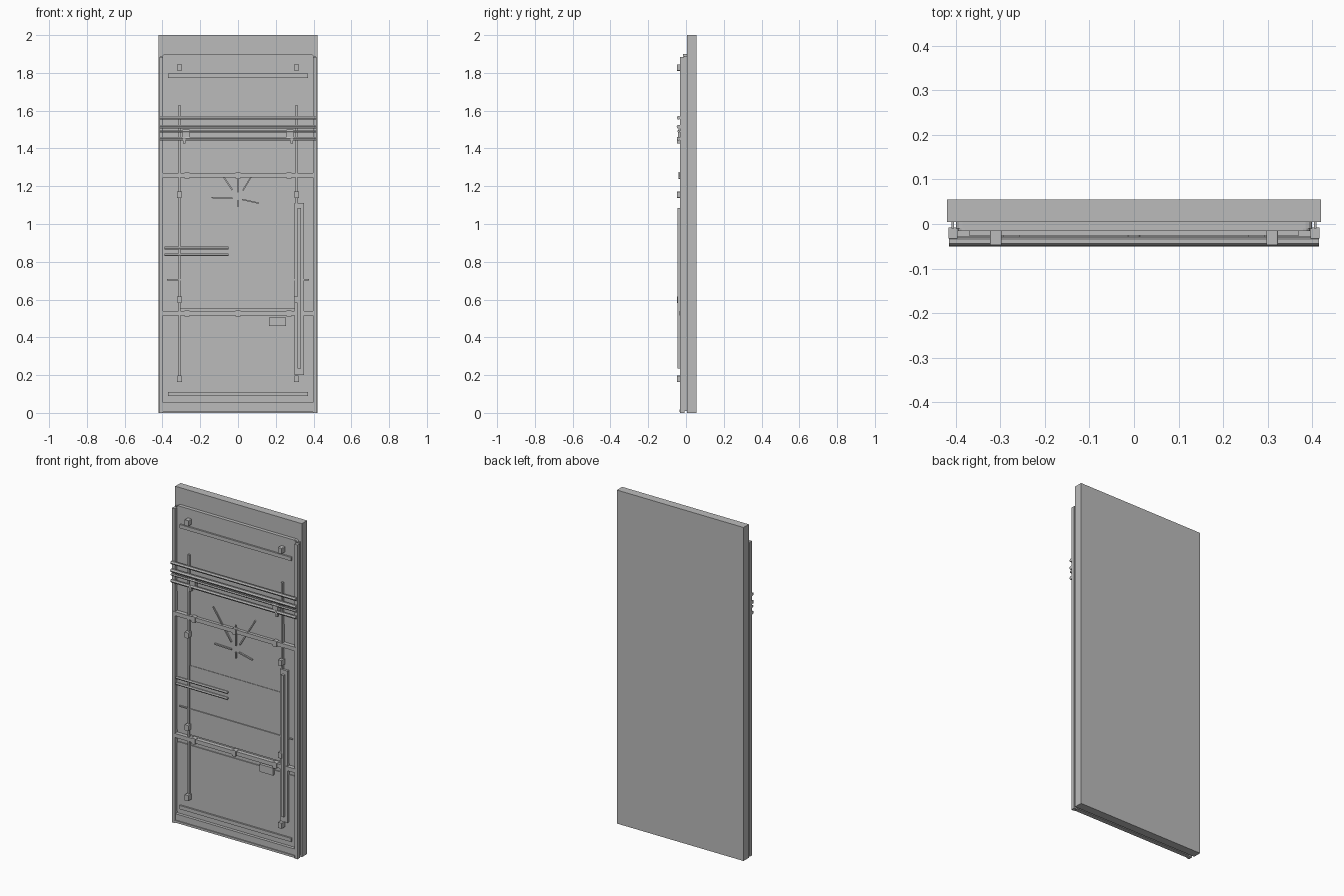
import bpy, bmesh, math
from mathutils import Matrix

if "Cube" in bpy.data.objects:
    bpy.data.objects.remove(bpy.data.objects["Cube"])

grey = bpy.data.materials.new("plain_grey")
grey.diffuse_color = (0.5, 0.5, 0.5, 1)
grey.use_nodes = True
grey.node_tree.nodes["Principled BSDF"].inputs["Base Color"].default_value = grey.diffuse_color


def finish(name, bm):
    bmesh.ops.recalc_face_normals(bm, faces=bm.faces)
    me = bpy.data.meshes.new(name)
    bm.to_mesh(me)
    bm.free()
    me.materials.append(grey)
    ob = bpy.data.objects.new(name, me)
    bpy.context.collection.objects.link(ob)
    return ob


def box(name, x, y, z, corner=0.0):
    """Box from (min, max) ranges, optional rounded corners seen from the front."""
    bm = bmesh.new()
    bmesh.ops.create_cube(bm, size=1)
    for v in bm.verts:
        for i, (a, b) in enumerate((x, y, z)):
            v.co[i] = (a + b) / 2 + v.co[i] * (b - a)
    if corner:
        edges = [e for e in bm.edges
                 if abs(e.verts[0].co.y - e.verts[1].co.y) > (y[1] - y[0]) * 0.5]
        bmesh.ops.bevel(bm, geom=edges, offset=corner, segments=3,
                        profile=0.5, affect='EDGES')
    return finish(name, bm)


def rod(name, x0, x1, y, z, r, sides=6):
    """Horizontal rod along x."""
    bm = bmesh.new()
    m = Matrix.Translation(((x0 + x1) / 2, y, z)) @ Matrix.Rotation(math.pi / 2, 4, 'Y')
    bmesh.ops.create_cone(bm, cap_ends=True, segments=sides, radius1=r,
                          radius2=r, depth=x1 - x0, matrix=m)
    return finish(name, bm)


def strip(name, a, b, w, y):
    """Thin slanted strip on the panel, from a to b in x and z."""
    dx, dz = b[0] - a[0], b[1] - a[1]
    bm = bmesh.new()
    m = (Matrix.Translation(((a[0] + b[0]) / 2, (y[0] + y[1]) / 2, (a[1] + b[1]) / 2))
         @ Matrix.Rotation(-math.atan2(dz, dx), 4, 'Y')
         @ Matrix.Diagonal((math.hypot(dx, dz), y[1] - y[0], w, 1)))
    bmesh.ops.create_cube(bm, size=1, matrix=m)
    return finish(name, bm)


# Backing slab and the sheet standing off it
box("back_slab", (-0.42, 0.42), (0.005, 0.055), (0, 2))
box("base_sheet", (-0.40, 0.40), (-0.010, 0.005), (0.03, 1.90), 0.015)

# Raised panels with rounded corners
for name, z in (("lower_panel", (0.06, 0.485)), ("middle_panel", (0.55, 1.245)),
                ("upper_panel", (1.38, 1.90))):
    box(name, (-0.395, 0.395), (-0.016, 0.003), z, 0.015)
box("upper_infill", (-0.315, 0.315), (-0.018, 0), (1.27, 1.44))
box("centre_plate", (-0.305, 0.305), (-0.019, 0), (0.55, 0.965))

# Side rails on thin webs, mirrored
for s in (-1, 1):
    box("side_rail", (s * 0.406 - 0.010, s * 0.406 + 0.010), (-0.032, -0.008), (0.0, 1.885))
    box("side_web", (s * 0.407 - 0.003, s * 0.407 + 0.003), (-0.01, 0.006), (0.01, 1.89))

# Bottom sill
box("bottom_sill", (-0.415, 0.415), (-0.028, -0.008), (0.005, 0.055))
box("sill_lip", (-0.40, 0.40), (-0.034, -0.026), (0.005, 0.018))

# Cross bars with joint blocks
for zc in (1.257, 0.527):
    box("cross_bar", (-0.405, 0.405), (-0.034, -0.010), (zc - 0.012, zc + 0.012))
    for x in (-0.27, 0, 0.27):
        box("joint_block", (x - 0.013, x + 0.013), (-0.040, -0.012),
            (zc - 0.018, zc + 0.018), 0.005)

# Thin bars along the top and bottom
for z in (1.785, 0.10):
    box("edge_bar", (-0.37, 0.37), (-0.026, -0.012), (z - 0.011, z + 0.011))

# Clips, mirrored
for s in (-1, 1):
    for z in (1.828, 1.155, 0.60, 0.18):
        box("clip", (s * 0.31 - 0.013, s * 0.31 + 0.013), (-0.047, -0.014),
            (z - 0.017, z + 0.017), 0.003)

# Upright strips
box("left_upright", (-0.316, -0.304), (-0.028, -0.014), (0.18, 1.63))
box("right_upright", (0.304, 0.316), (-0.028, -0.014), (1.10, 1.63))

# Long rods across the upper part, with brackets
for z, r in ((1.562, 0.010), (1.515, 0.011), (1.490, 0.007), (1.452, 0.010)):
    rod("long_rod", -0.415, 0.415, -0.039, z, r)
for s in (-1, 1):
    box("rod_bracket", (s * 0.275 - 0.018, s * 0.275 + 0.018), (-0.042, -0.014), (1.445, 1.50))
    box("bracket_hook", (s * 0.285 - 0.006, s * 0.285 + 0.006), (-0.048, -0.03), (1.425, 1.46))

# Short rods and the fine line at the middle
for z in (0.873, 0.837):
    rod("short_rod", -0.39, -0.05, -0.026, z, 0.008)
box("fine_line", (-0.375, 0.375), (-0.025, -0.012), (0.702, 0.708))

# Long handle channel on the right
box("handle_back", (0.30, 0.35), (-0.030, -0.014), (0.20, 1.11))
box("handle_grip", (0.316, 0.334), (-0.046, -0.028), (0.235, 1.085))

# Small plate
box("small_plate", (0.165, 0.255), (-0.034, -0.012), (0.46, 0.505))

# Radiating strips
centre = (0, 1.135)
for tip in ((-0.15, 1.36), (0, 1.29), (0.13, 1.35), (-0.14, 1.14), (0.11, 1.11), (0, 1.09)):
    start = (tip[0] * 0.2, centre[1] + (tip[1] - centre[1]) * 0.2)
    strip("ray", start, tip, 0.007, (-0.025, -0.012))
